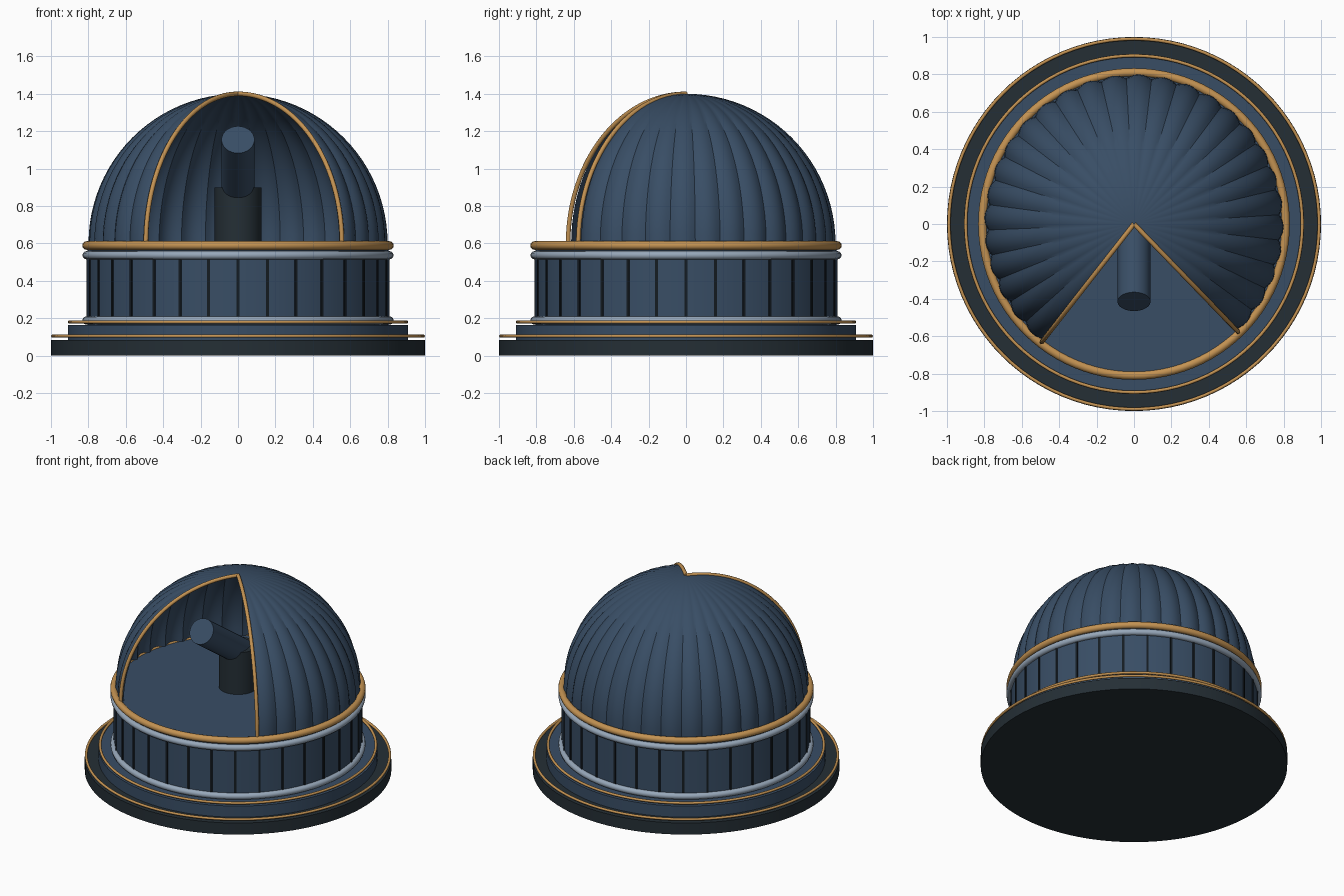
import bpy, bmesh, math
from mathutils import Vector

if "Cube" in bpy.data.objects:
    bpy.data.objects.remove(bpy.data.objects["Cube"])


def material(name, rgb):
    m = bpy.data.materials.new(name)
    m.diffuse_color = (*rgb, 1)
    m.use_nodes = True
    m.node_tree.nodes["Principled BSDF"].inputs["Base Color"].default_value = m.diffuse_color
    return m


BLUE = material("slate_blue", (0.040, 0.075, 0.130))
DARK = material("charcoal", (0.018, 0.028, 0.036))
SEAM = material("seam_black", (0.007, 0.011, 0.015))
GOLD = material("brass", (0.55, 0.29, 0.085))
SILVER = material("silver_grey", (0.31, 0.39, 0.49))


def finish(name, mat, angle=35):
    ob = bpy.context.object
    ob.name = name
    ob.data.materials.append(mat)
    bpy.ops.object.shade_smooth_by_angle(angle=math.radians(angle))
    return ob


def cylinder(name, mat, r, z0, z1, sides=96):
    bpy.ops.mesh.primitive_cylinder_add(vertices=sides, radius=r, depth=z1 - z0,
                                        location=(0, 0, (z0 + z1) / 2))
    return finish(name, mat)


def ring(name, mat, r, minor, z):
    bpy.ops.mesh.primitive_torus_add(major_segments=96, minor_segments=12,
                                     major_radius=r, minor_radius=minor, location=(0, 0, z))
    return finish(name, mat, 60)


def mesh_object(name, bm, mat, angle):
    me = bpy.data.meshes.new(name)
    bm.to_mesh(me)
    bm.free()
    ob = bpy.data.objects.new(name, me)
    bpy.context.collection.objects.link(ob)
    bpy.ops.object.select_all(action='DESELECT')
    ob.select_set(True)
    bpy.context.view_layer.objects.active = ob
    return finish(name, mat, angle)


# Stepped base, drum and mouldings
cylinder("base_plinth", DARK, 1.0, 0, 0.083)
cylinder("base_step", BLUE, 0.91, 0.083, 0.163)
cylinder("drum_wall", BLUE, 0.805, 0.163, 0.60)
ring("plinth_trim", GOLD, 0.99, 0.009, 0.105)
ring("step_trim", GOLD, 0.90, 0.009, 0.18)
ring("lower_moulding", SILVER, 0.81, 0.022, 0.188)
ring("upper_moulding", SILVER, 0.81, 0.022, 0.537)
ring("dome_track", GOLD, 0.81, 0.023, 0.589)

# Vertical seams around the drum
bm = bmesh.new()
for i in range(32):
    a = math.tau * i / 32 - math.pi / 2
    out = Vector((math.cos(a), math.sin(a), 0))
    side = Vector((-out.y, out.x, 0))
    cube = bmesh.ops.create_cube(bm, size=1)["verts"]
    for v in cube:
        c = v.co.copy()
        v.co = out * (0.804 + c.x * 0.014) + side * (c.y * 0.015) + Vector((0, 0, 0.365 + c.z * 0.33))
mesh_object("drum_seams", bm, SEAM, 30)

# Pleated dome with an open wedge at the front
R, Z0 = 0.80, 0.60
START, END = math.radians(-46), math.radians(232)
PLEATS, SUB, ROWS = 28, 6, 24
bm = bmesh.new()
cols = []
for i in range(PLEATS * SUB + 1):
    a = START + (END - START) * i / (PLEATS * SUB)
    t = (i % SUB) / SUB
    r = R * (1 - 0.026 * (1 - 4 * t * (1 - t)))
    cols.append([bm.verts.new((r * math.cos(e) * math.cos(a), r * math.cos(e) * math.sin(a),
                               Z0 + R * math.sin(e)))
                 for e in (math.pi / 2 * j / ROWS for j in range(ROWS))])
apex = bm.verts.new((0, 0, Z0 + R))
for p, q in zip(cols, cols[1:]):
    for j in range(ROWS - 1):
        bm.faces.new((p[j], q[j], q[j + 1], p[j + 1]))
    bm.faces.new((p[-1], q[-1], apex))
mesh_object("pleated_dome", bm, BLUE, 32)

# Brass edging on both sides of the opening
for label, a in (("right", START), ("left", END)):
    cu = bpy.data.curves.new(label + "_opening_trim", 'CURVE')
    cu.dimensions = '3D'
    cu.bevel_depth = 0.0125
    cu.bevel_resolution = 3
    cu.use_fill_caps = True
    sp = cu.splines.new('POLY')
    sp.points.add(32)
    for k, pt in enumerate(sp.points):
        e = math.pi / 2 * k / 32
        pt.co = (R * math.cos(e) * math.cos(a), R * math.cos(e) * math.sin(a),
                 Z0 + R * math.sin(e), 1)
    cu.materials.append(GOLD)
    bpy.context.collection.objects.link(bpy.data.objects.new(label + "_opening_trim", cu))

# Telescope on its pier
cylinder("telescope_pier", DARK, 0.125, 0.59, 0.90, 48)
tilt = math.radians(35)
axis = Vector((0, -math.cos(tilt), math.sin(tilt)))
tube = cylinder("telescope_tube", BLUE, 0.088, -0.35, 0.35, 48)
tube.rotation_mode = 'QUATERNION'
tube.rotation_quaternion = axis.to_track_quat('Z', 'Y')
tube.location = Vector((0, -0.415, 1.155)) - axis * 0.35
